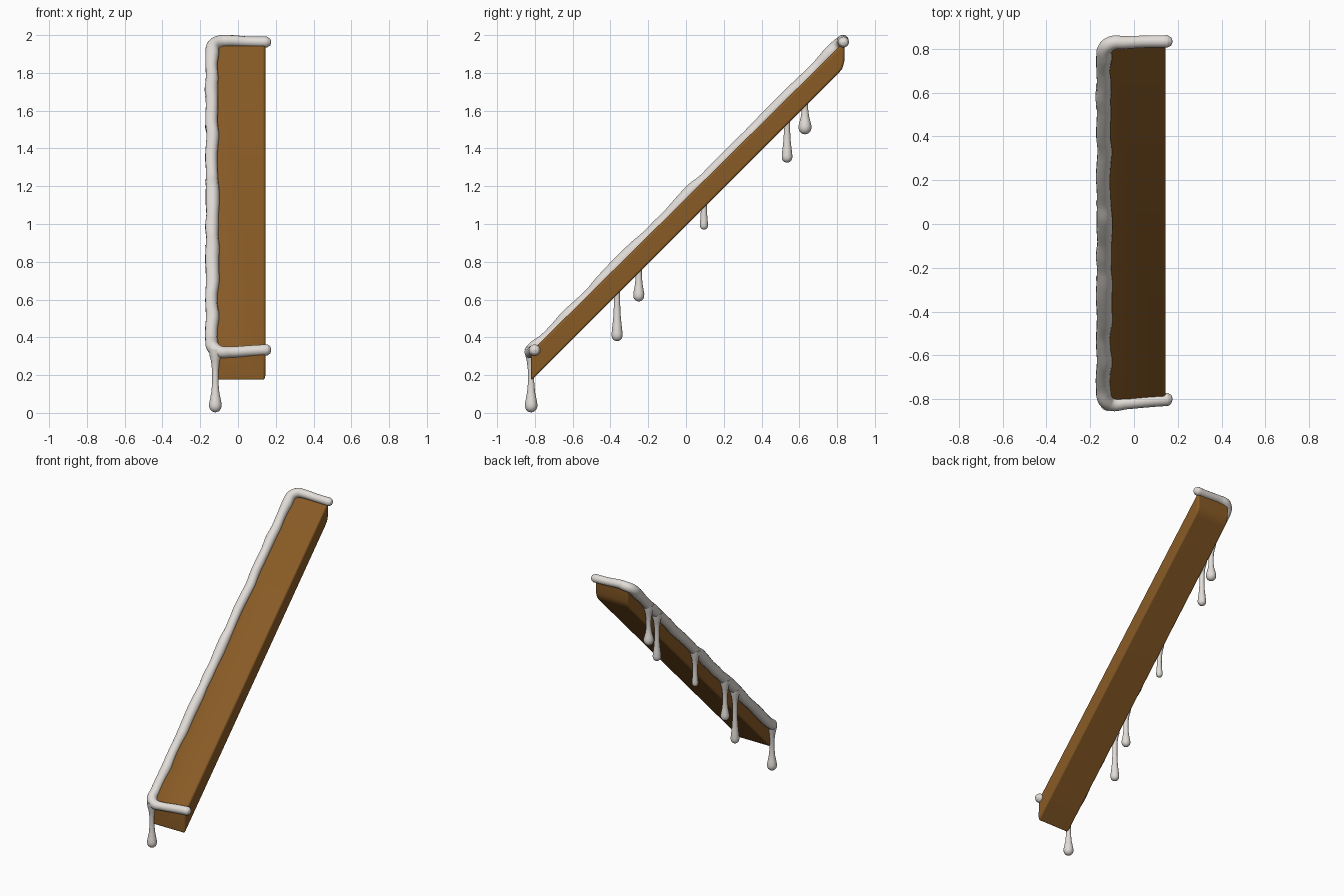
import bpy, bmesh, math, random
from mathutils import Vector

if "Cube" in bpy.data.objects:
    bpy.data.objects.remove(bpy.data.objects["Cube"])

random.seed(4)


def material(name, rgb):
    m = bpy.data.materials.new(name)
    m.diffuse_color = (*rgb, 1)
    m.use_nodes = True
    m.node_tree.nodes["Principled BSDF"].inputs["Base Color"].default_value = m.diffuse_color
    return m


BROWN = material("brown wood", (0.25, 0.105, 0.019))
SNOW = material("off white icing", (0.76, 0.72, 0.68))


def finish(bm, name, mat):
    bmesh.ops.recalc_face_normals(bm, faces=bm.faces[:])
    me = bpy.data.meshes.new(name)
    bm.to_mesh(me)
    bm.free()
    me.materials.append(mat)
    ob = bpy.data.objects.new(name, me)
    bpy.context.collection.objects.link(ob)
    return ob


def smooth(ob, angle):
    bpy.ops.object.select_all(action='DESELECT')
    bpy.context.view_layer.objects.active = ob
    ob.select_set(True)
    bpy.ops.object.shade_smooth_by_angle(angle=math.radians(angle))


# Sloping beam with upright cut ends
profile = [(-0.82, 0.17), (0.805, 1.795), (0.828, 1.823), (0.838, 1.86),
           (0.838, 1.965), (-0.82, 0.325)]
bm = bmesh.new()
face = bm.faces.new([bm.verts.new((-0.115, y, z)) for y, z in profile])
ext = bmesh.ops.extrude_face_region(bm, geom=[face])
bmesh.ops.translate(bm, vec=(0.26, 0, 0),
                    verts=[v for v in ext['geom'] if isinstance(v, bmesh.types.BMVert)])
beam = finish(bm, "sloping_beam", BROWN)
bev = beam.modifiers.new("soft edges", 'BEVEL')
bev.width = 0.012
bev.segments = 3
bev.limit_method = 'ANGLE'
bev.angle_limit = math.radians(35)
smooth(beam, 50)

# Icing strand: front arm, lumpy run up the left edge, back arm
path = [(0.176, -0.800, 0.333, 0.004), (0.170, -0.800, 0.333, 0.020),
        (0.155, -0.801, 0.333, 0.030), (0.06, -0.808, 0.328, 0.030),
        (-0.04, -0.818, 0.322, 0.029), (-0.10, -0.822, 0.325, 0.033),
        (-0.130, -0.805, 0.345, 0.035)]
bumps = [(-0.37, 0.012), (-0.27, 0.008), (0.02, 0.010)]
n = 26
for i in range(n):
    y = -0.75 + 1.51 * i / (n - 1)
    b = sum(a * math.exp(-((y - c) / 0.04) ** 2) for c, a in bumps)
    path.append((-0.138 + random.uniform(-0.004, 0.004), y,
                 y + 1.138 + b + random.uniform(-0.004, 0.004),
                 0.034 + b * 0.3 + random.uniform(-0.003, 0.003)))
path += [(-0.130, 0.805, 1.947, 0.034), (-0.095, 0.828, 1.966, 0.033),
         (-0.05, 0.829, 1.970, 0.030), (0.05, 0.833, 1.965, 0.028),
         (0.152, 0.834, 1.963, 0.029), (0.170, 0.834, 1.963, 0.019),
         (0.176, 0.834, 1.963, 0.004)]
cu = bpy.data.curves.new("icing_strand", 'CURVE')
cu.dimensions = '3D'
cu.bevel_depth = 1.0
cu.bevel_resolution = 5
cu.resolution_u = 5
cu.use_fill_caps = True
sp = cu.splines.new('BEZIER')
sp.bezier_points.add(len(path) - 1)
for p, (x, y, z, r) in zip(sp.bezier_points, path):
    p.co = (x, y, z)
    p.radius = r
    p.handle_left_type = p.handle_right_type = 'AUTO'
cu.materials.append(SNOW)
strand = bpy.data.objects.new("icing_strand", cu)
bpy.context.collection.objects.link(strand)
bpy.ops.object.select_all(action='DESELECT')
bpy.context.view_layer.objects.active = strand
strand.select_set(True)
bpy.ops.object.convert(target='MESH')
smooth(bpy.context.view_layer.objects.active, 60)


# Hanging drips: flared top, thin neck, round bulb
def drip(name, x, y, top, bottom, r):
    bulb = bottom + r
    neck_top = top - 0.11
    rings = [(top, 0.034), (top - 0.03, 0.031), (top - 0.06, 0.023), (neck_top, 0.017)]
    low = bulb + 0.012
    for t, k in [(0.35, 0.02), (0.65, 0.3), (0.85, 0.7), (1, 1)]:
        rings.append((neck_top + (low - neck_top) * t, 0.016 + (r - 0.016) * k))
    rings += [(bulb - r * math.sin(a), r * math.cos(a))
              for a in (math.radians(d) for d in (5, 30, 55, 75, 88))]
    bm = bmesh.new()
    seg = 20
    loops = []
    for z, rad in rings:
        loops.append([bm.verts.new((x + rad * math.cos(2 * math.pi * k / seg),
                                    y + rad * math.sin(2 * math.pi * k / seg), z))
                      for k in range(seg)])
    for a, b in zip(loops, loops[1:]):
        for k in range(seg):
            j = (k + 1) % seg
            bm.faces.new((a[k], a[j], b[j], b[k]))
    bm.faces.new(loops[0])
    bm.faces.new(loops[-1])
    smooth(finish(bm, name, SNOW), 60)


drip("corner_drip", -0.12, -0.82, 0.335, 0.003, 0.033)
for i, (y, bottom, r) in enumerate([(-0.365, 0.38, 0.029), (-0.25, 0.59, 0.029),
                                    (0.095, 0.97, 0.021), (0.535, 1.325, 0.028),
                                    (0.63, 1.475, 0.034)]):
    drip(f"edge_drip_{i + 1}", -0.14, y, y + 1.14, bottom, r)
